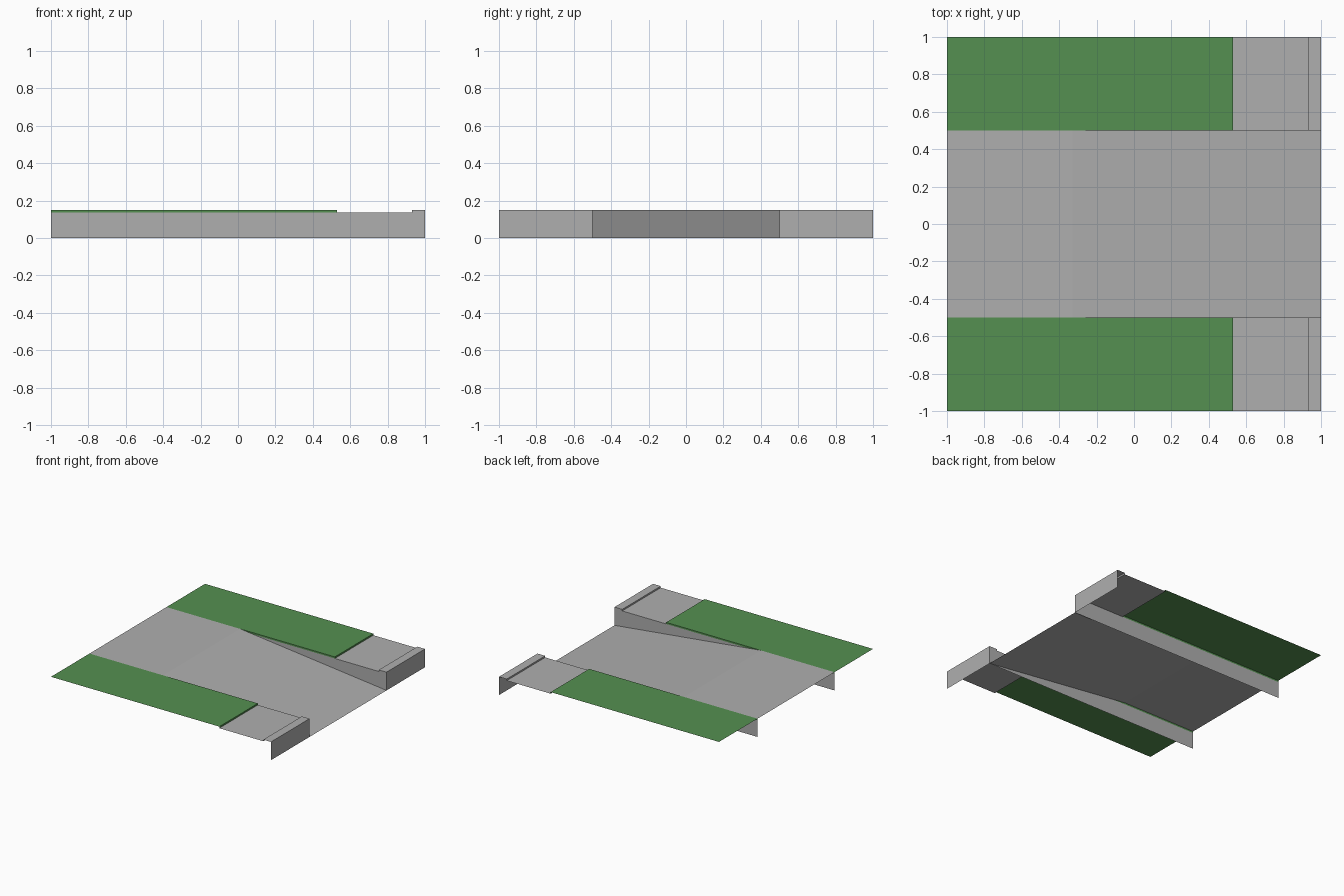
import bpy

cube = bpy.data.objects.get("Cube")
if cube:
    bpy.data.objects.remove(cube, do_unlink=True)

TOP, SLAB = 0.15, 0.137          # verge height and paved slab height
GRASS_END, KERB = 0.53, 0.93     # x of the grass edge and the kerb edge
INNER, OUTER = 0.5, 1.0          # y of the road edge and the outer edge


def material(name, colour):
    mat = bpy.data.materials.new(name)
    mat.use_nodes = True
    mat.diffuse_color = colour
    mat.node_tree.nodes["Principled BSDF"].inputs["Base Color"].default_value = colour
    return mat


concrete = material("concrete_grey", (0.43, 0.43, 0.43, 1))
grass = material("grass_green", (0.09, 0.28, 0.082, 1))


def add_mesh(name, verts, faces, mat):
    mesh = bpy.data.meshes.new(name)
    mesh.from_pydata(verts, [], faces)
    mesh.materials.append(mat)
    obj = bpy.data.objects.new(name, mesh)
    bpy.context.collection.objects.link(obj)
    return obj


def sheet(name, profile, y0, y1, mat):
    """Sweep an open x-z profile from y0 to y1."""
    n = len(profile)
    verts = [(x, y, z) for y in (y0, y1) for x, z in profile]
    faces = [(i, i + 1, n + i + 1, n + i) for i in range(n - 1)]
    return add_mesh(name, verts, faces, mat)


def wall(name, outline, y, mat):
    """Upright x-z panel facing the road."""
    order = list(range(len(outline)))
    if y < 0:
        order.reverse()
    return add_mesh(name, [(x, y, z) for x, z in outline], [order], mat)


# Road: level stretch, then a ramp down to the ground
sheet("road_ramp", [(-1, TOP), (-0.33, TOP), (1, 0)], -INNER, INNER, concrete)

# Each side: grass verge with lip, paved slab with kerb and end wall, retaining wall
for side, y0, y1 in (("front", -OUTER, -INNER), ("back", INNER, OUTER)):
    edge = y1 if y1 < 0 else y0
    sheet(side + "_grass_verge",
          [(-1, TOP), (GRASS_END, TOP), (GRASS_END, SLAB)], y0, y1, grass)
    sheet(side + "_paving_and_kerb",
          [(GRASS_END, SLAB), (KERB, SLAB), (KERB, TOP), (1, TOP), (1, 0)],
          y0, y1, concrete)
    wall(side + "_retaining_wall",
         [(-1, 0), (1, 0), (1, TOP), (KERB, TOP), (KERB, SLAB), (-1, SLAB)],
         edge, concrete)
    wall(side + "_grass_edge",
         [(-1, SLAB), (GRASS_END, SLAB), (GRASS_END, TOP), (-1, TOP)],
         edge, grass)
